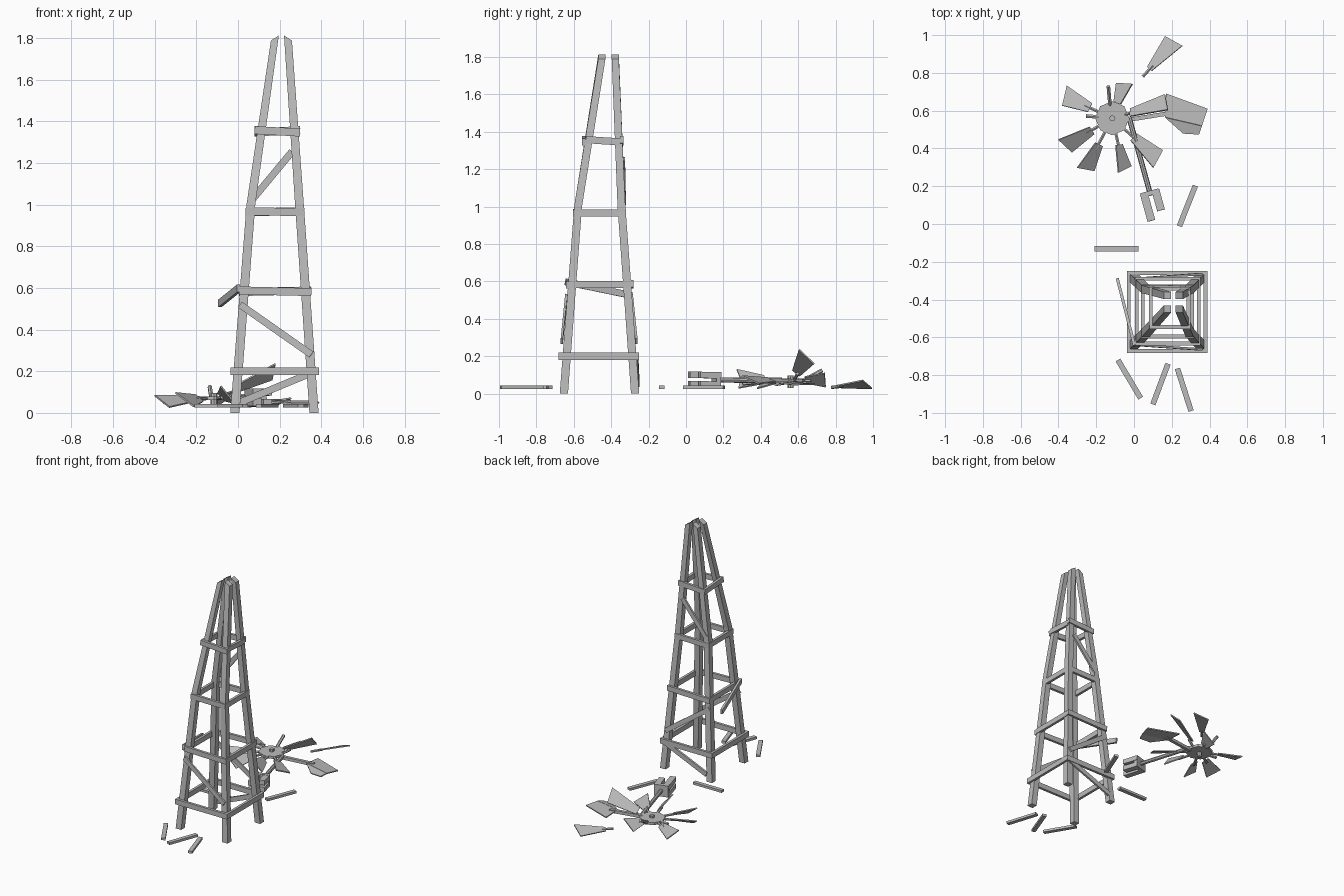
import bpy, bmesh, math
from mathutils import Vector, Matrix

if "Cube" in bpy.data.objects:
    bpy.data.objects.remove(bpy.data.objects["Cube"])

grey = bpy.data.materials.new("weathered_grey")
grey.use_nodes = True
GREY = (0.5, 0.5, 0.5, 1)
grey.diffuse_color = GREY
grey.node_tree.nodes["Principled BSDF"].inputs["Base Color"].default_value = GREY


def finish(name, bm):
    bmesh.ops.recalc_face_normals(bm, faces=bm.faces)
    mesh = bpy.data.meshes.new(name)
    bm.to_mesh(mesh)
    bm.free()
    mesh.materials.append(grey)
    obj = bpy.data.objects.new(name, mesh)
    bpy.context.collection.objects.link(obj)
    return obj


def frame(a, b, side):
    """Matrix at the middle of a-b: x along the run, y near the side hint."""
    x = (b - a).normalized()
    z = x.cross(Vector(side)).normalized()
    y = z.cross(x)
    m = Matrix((x, y, z)).transposed().to_4x4()
    m.translation = (a + b) / 2
    return m


def beam(name, a, b, thick, tall, side=(0, 1, 0)):
    a, b = Vector(a), Vector(b)
    bm = bmesh.new()
    size = Matrix.Diagonal(((b - a).length, thick, tall, 1))
    bmesh.ops.create_cube(bm, size=1, matrix=frame(a, b, side) @ size)
    return finish(name, bm)


def rod(name, a, b, radius, sides=8):
    a, b = Vector(a), Vector(b)
    bm = bmesh.new()
    turn = (b - a).to_track_quat('Z', 'Y').to_matrix().to_4x4()
    bmesh.ops.create_cone(bm, cap_ends=True, segments=sides, radius1=radius, radius2=radius,
                          depth=(b - a).length, matrix=Matrix.Translation((a + b) / 2) @ turn)
    return finish(name, bm)


def plate(name, points, thick=0.008):
    """Thin sheet from an outline."""
    bm = bmesh.new()
    face = bm.faces.new([bm.verts.new(p) for p in points])
    face.normal_update()
    n = face.normal.copy()
    out = bmesh.ops.extrude_face_region(bm, geom=[face])
    top = [v for v in out["geom"] if isinstance(v, bmesh.types.BMVert)]
    bmesh.ops.translate(bm, verts=top, vec=n * thick)
    return finish(name, bm)


# Tower legs: square posts that bend inward towards the broken top
XS = {"right": (-0.015, 0.062, 0.177), "left": (0.365, 0.295, 0.24)}
YS = {"front": (-0.653, -0.577, -0.45), "back": (-0.272, -0.345, -0.378)}
for sx, xs in XS.items():
    for sy, ys in YS.items():
        bm = bmesh.new()
        rings = []
        inward = 1 if sx == "right" else -1
        for i, z in enumerate((0, 1.0, 1.8)):
            h = (0.022, 0.021, 0.019)[i]
            ring = []
            for dx, dy in ((-1, -1), (1, -1), (1, 1), (-1, 1)):
                slant = 0.012 * dx * inward if i == 2 else 0
                ring.append(bm.verts.new((xs[i] + h * dx, ys[i] + h * dy, z + slant)))
            rings.append(ring)
        bm.faces.new(rings[0])
        bm.faces.new(rings[-1])
        for lo, hi in zip(rings, rings[1:]):
            for k in range(4):
                bm.faces.new((lo[k], lo[k - 1], hi[k - 1], hi[k]))
        finish(f"{sy}_{sx}_leg", bm)

# Horizontal frames: z, x range, y range, front tilt, side tilt
T = 0.019
LEVELS = [(0.2, -0.037, 0.388, -0.682, -0.25, 0.0, 0.0),
          (0.584, 0.005, 0.352, -0.642, -0.28, -0.004, 0.0),
          (0.966, 0.037, 0.318, -0.605, -0.32, -0.002, 0.0),
          (1.352, 0.08, 0.298, -0.555, -0.333, -0.006, -0.006)]
for n, (z, x0, x1, y0, y1, t, u) in enumerate(LEVELS, 1):
    for label, y, s in (("front", y0 + T / 2, 1), ("back", y1 - T / 2, -1)):
        beam(f"{label}_crossbar_{n}", (x0, y, z - t * s), (x1, y, z + t * s), T, 0.038)
    for label, x in (("right", x0 + T / 2), ("left", x1 - T / 2)):
        beam(f"{label}_crossbar_{n}", (x, y0 + T, z - u), (x, y1 - T, z + u), T, 0.038, (1, 0, 0))

# Diagonal braces, one of them hanging loose
beam("front_brace", (0.01, -0.64, 0.52), (0.352, -0.664, 0.28), 0.012, 0.034)
beam("back_brace", (0.01, -0.29, 0.52), (0.352, -0.265, 0.28), 0.012, 0.034)
beam("upper_back_brace", (0.065, -0.328, 1.02), (0.26, -0.333, 1.255), 0.014, 0.034)
beam("lower_back_brace", (0.01, -0.255, 0.05), (0.36, -0.262, 0.195), 0.014, 0.034)
beam("loose_brace", (0.003, -0.645, 0.598), (-0.088, -0.29, 0.525), 0.016, 0.036, (1, 0.25, 0))

# Planks fallen on the ground
PLANKS = [(-0.21, -0.13, 0.025, -0.13), (0.24, -0.012, 0.325, 0.203),
          (-0.085, -0.72, 0.035, -0.922), (0.18, -0.74, 0.1, -0.955), (0.23, -0.765, 0.302, -0.99)]
for n, (ax, ay, bx, by) in enumerate(PLANKS, 1):
    beam(f"fallen_plank_{n}", (ax, ay, 0.034), (bx, by, 0.034), 0.017, 0.029, (0, 0, 1))

# Wheel hub
HUB = Vector((-0.115, 0.56, 0.07))
rod("hub_disc", HUB - Vector((0, 0, 0.009)), HUB + Vector((0, 0, 0.009)), 0.09)
rod("hub_axle", HUB - Vector((0, 0, 0.04)), HUB + Vector((0, 0, 0.026)), 0.016)


def polar(angle, r, z=0):
    a = math.radians(angle)
    return HUB + Vector((r * math.cos(a), r * math.sin(a), z))


def blade(name, root, tip, root_w, tip_w, pitch):
    """Flared sheet, pitched about its length."""
    d = (tip - root).normalized()
    level = Vector((0, 0, 1)).cross(d).normalized()
    across = Matrix.Rotation(math.radians(-pitch), 3, d) @ level
    plate(name, [root - across * root_w / 2, tip - across * tip_w / 2 + d * 0.012,
                 tip + across * tip_w / 2 - d * 0.012, root + across * root_w / 2])


# Blades: angle, inner radius, outer radius, pitch, rise at the tip
BLADES = [(155, 0.13, 0.28, -16, -0.012), (210, 0.125, 0.29, 32, -0.018),
          (242, 0.155, 0.305, 38, -0.01), (283, 0.145, 0.28, 48, 0.015),
          (318, 0.15, 0.325, 22, 0.0), (16, 0.1, 0.3, 42, 0.125), (70, 0.085, 0.195, 42, 0.0)]
for n, (ang, r0, r1, pitch, rise) in enumerate(BLADES, 1):
    start = rise * 0.3
    rod(f"spoke_{n}", polar(ang, 0.07), polar(ang, r0 + 0.03, start), 0.009, 6)
    blade(f"blade_{n}", polar(ang, r0, start), polar(ang, r1, rise), 0.052, 0.11, pitch)

# Broken spokes
rod("broken_spoke_1", polar(100, 0.07), polar(97, 0.17, 0.055), 0.011, 6)
rod("broken_spoke_2", polar(175, 0.07), polar(175, 0.14), 0.011, 6)

# Blade thrown clear of the wheel
blade("fallen_blade", Vector((0.083, 0.82, 0.034)), Vector((0.212, 0.968, 0.046)), 0.034, 0.11, 22)
rod("fallen_spoke", (0.047, 0.78, 0.034), (0.1, 0.84, 0.04), 0.009, 6)

# Tail vane, creased along its length, with its boom
plate("tail_vane_upper", [(0.17, 0.69, 0.045), (0.165, 0.565, 0.055), (0.36, 0.52, 0.05), (0.39, 0.61, 0.045)])
plate("tail_vane_lower", [(0.165, 0.565, 0.055), (0.26, 0.48, 0.04), (0.345, 0.475, 0.04), (0.36, 0.52, 0.05)])
beam("tail_boom", (-0.04, 0.55, 0.06), (0.21, 0.59, 0.055), 0.022, 0.022)

# Mast and its forked mount
A, B = Vector((-0.025, 0.56, 0.066)), Vector((0.083, 0.17, 0.074))
rod("mast", A, B, 0.014)
along = (B - A).normalized()
side = along.cross(Vector((0, 0, 1))).normalized()
beam("mount_block", B - along * 0.005, B + along * 0.02, 0.1, 0.085, side)
for s, reach, label in ((-1, 0.11, "left"), (1, 0.15, "right")):
    for h, lvl in ((0.024, "upper"), (-0.026, "lower")):
        p = B + side * 0.032 * s + Vector((0, 0, h))
        beam(f"{label}_{lvl}_prong", p, p + along * reach, 0.042, 0.034, side)
